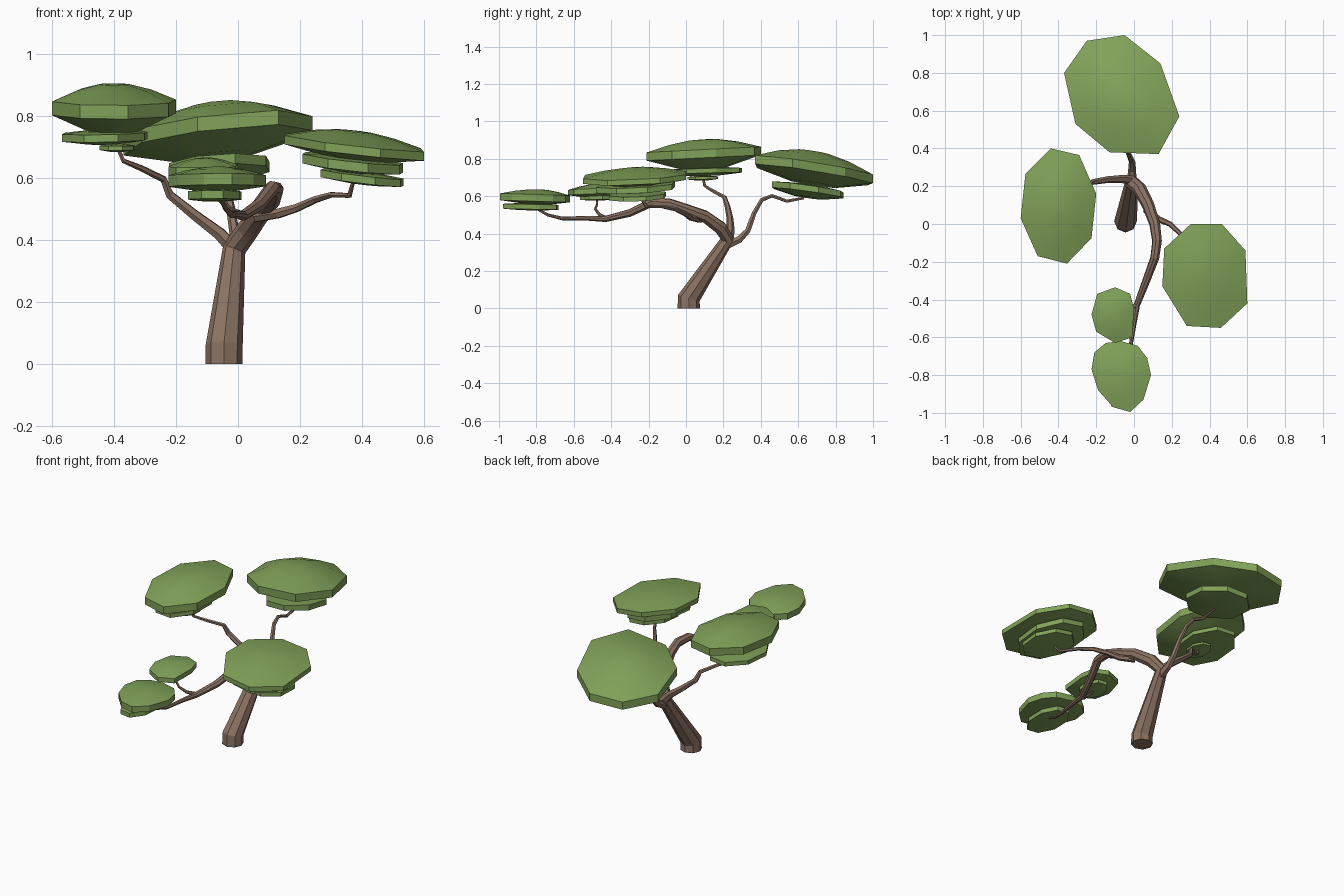
import bpy, bmesh, math


def material(name, color):
    m = bpy.data.materials.new(name)
    m.diffuse_color = color
    return m


BARK = material("bark", (0.26, 0.17, 0.125, 1))
LEAF = material("leaf", (0.22, 0.36, 0.10, 1))


def finish(obj, mat, angle):
    obj.data.materials.clear()
    obj.data.materials.append(mat)
    bpy.ops.object.select_all(action='DESELECT')
    obj.select_set(True)
    bpy.context.view_layer.objects.active = obj
    bpy.ops.object.shade_smooth_by_angle(angle=math.radians(angle))


def limb(name, points, resolution):
    """Tapered faceted tube through (x, y, z, radius) points."""
    cu = bpy.data.curves.new(name, 'CURVE')
    cu.dimensions = '3D'
    cu.bevel_depth = 1.0
    cu.bevel_resolution = resolution
    cu.use_fill_caps = True
    sp = cu.splines.new('POLY')
    sp.points.add(len(points) - 1)
    for p, (x, y, z, r) in zip(sp.points, points):
        p.co = (x, y, z, 1)
        p.radius = r
    obj = bpy.data.objects.new(name, cu)
    bpy.context.collection.objects.link(obj)
    bpy.ops.object.select_all(action='DESELECT')
    obj.select_set(True)
    bpy.context.view_layer.objects.active = obj
    bpy.ops.object.convert(target='MESH')
    finish(bpy.context.object, BARK, 15)


def pad(name, outline, z, slope, half, top, bottom):
    """Tilted leaf slab: vertical rim, domed top, shallow conical underside."""
    n = len(outline)
    cx = sum(p[0] for p in outline) / n
    cy = sum(p[1] for p in outline) / n
    profile = [(0.4, -bottom), (1.0, -half), (1.0, half),
               (0.6, half + 0.62 * (top - half)), (0.25, half + 0.95 * (top - half))]
    bm = bmesh.new()
    rings = []
    for s, h in profile:
        ring = []
        for px, py in outline:
            dx, dy = (px - cx) * s, (py - cy) * s
            ring.append(bm.verts.new((cx + dx, cy + dy,
                                      z + h + slope[0] * dx + slope[1] * dy)))
        rings.append(ring)
    for a, b in zip(rings, rings[1:]):
        for i in range(n):
            j = (i + 1) % n
            bm.faces.new((a[i], a[j], b[j], b[i]))
    for ring, h in ((rings[0], -bottom), (rings[-1], top)):
        c = bm.verts.new((cx, cy, z + h))
        for i in range(n):
            bm.faces.new((ring[i], ring[(i + 1) % n], c))
    bmesh.ops.recalc_face_normals(bm, faces=bm.faces)
    me = bpy.data.meshes.new(name)
    bm.to_mesh(me)
    bm.free()
    obj = bpy.data.objects.new(name, me)
    bpy.context.collection.objects.link(obj)
    finish(obj, LEAF, 25)


def oval(cx, cy, rx, ry, n=8, turn=0.3):
    return [(cx + rx * math.cos(turn + math.tau * i / n),
             cy + ry * math.sin(turn + math.tau * i / n)) for i in range(n)]


# Trunk bending over into the long front branch
limb("trunk", [(-0.045, 0.015, 0, 0.06), (-0.045, 0.015, 0.055, 0.06),
               (-0.012, 0.222, 0.37, 0.038), (0.03, 0.185, 0.43, 0.037),
               (0.075, 0.1, 0.492, 0.033), (0.11, 0.0, 0.53, 0.029),
               (0.122, -0.09, 0.562, 0.026), (0.11, -0.18, 0.567, 0.024),
               (0.065, -0.3, 0.51, 0.021), (0.015, -0.43, 0.478, 0.017),
               (0.0, -0.53, 0.482, 0.013), (-0.02, -0.66, 0.48, 0.010),
               (-0.04, -0.74, 0.50, 0.008), (-0.06, -0.81, 0.54, 0.006)], 2)

# Side branches
limb("left_branch", [(-0.012, 0.23, 0.37, 0.026), (-0.06, 0.238, 0.42, 0.022),
                     (-0.14, 0.235, 0.48, 0.018), (-0.22, 0.222, 0.545, 0.015),
                     (-0.24, 0.205, 0.595, 0.012), (-0.31, 0.14, 0.63, 0.010),
                     (-0.37, 0.1, 0.655, 0.008), (-0.39, 0.09, 0.70, 0.006)], 1)
limb("back_branch", [(-0.012, 0.22, 0.34, 0.026), (-0.01, 0.285, 0.368, 0.021),
                     (-0.01, 0.33, 0.415, 0.017), (-0.025, 0.365, 0.51, 0.014),
                     (-0.04, 0.405, 0.58, 0.012), (-0.05, 0.46, 0.602, 0.010),
                     (-0.05, 0.54, 0.573, 0.009), (-0.05, 0.63, 0.59, 0.007)], 1)
limb("right_branch", [(0.06, 0.08, 0.475, 0.020), (0.13, 0.025, 0.485, 0.017),
                      (0.19, 0.0, 0.503, 0.014), (0.25, -0.055, 0.53, 0.012),
                      (0.30, -0.13, 0.545, 0.010), (0.36, -0.21, 0.543, 0.009),
                      (0.375, -0.25, 0.60, 0.006)], 1)
limb("twig", [(0.015, -0.42, 0.48, 0.012), (-0.025, -0.46, 0.498, 0.009),
              (-0.06, -0.485, 0.53, 0.007), (-0.09, -0.475, 0.56, 0.006),
              (-0.105, -0.475, 0.59, 0.005)], 1)

# Back leaf cluster
pad("back_leaves", [(-0.05, 1.0), (-0.25, 0.97), (-0.37, 0.80), (-0.31, 0.53),
                    (-0.13, 0.38), (0.13, 0.37), (0.24, 0.57), (0.14, 0.85)],
    0.735, (0.08, -0.14), 0.023, 0.105, 0.07)
pad("back_leaves_lower", oval(-0.06, 0.65, 0.17, 0.20), 0.633, (0.06, -0.14), 0.016, 0.03, 0.04)

# Left leaf cluster
pad("left_leaves", [(-0.44, 0.40), (-0.575, 0.265), (-0.60, 0.03), (-0.51, -0.17),
                    (-0.355, -0.21), (-0.225, -0.075), (-0.20, 0.16), (-0.29, 0.365)],
    0.827, (0.0, 0.05), 0.022, 0.077, 0.078)
pad("left_leaves_lower", oval(-0.43, 0.1, 0.145, 0.21), 0.733, (0.02, 0.03), 0.012, 0.022, 0.024)
pad("left_leaves_bottom", oval(-0.39, 0.09, 0.06, 0.085), 0.697, (0, 0.02), 0.007, 0.012, 0.013)

# Right leaf cluster
pad("right_leaves", [(0.30, 0.0), (0.16, -0.13), (0.15, -0.33), (0.28, -0.54),
                     (0.46, -0.55), (0.60, -0.42), (0.59, -0.14), (0.465, 0.0)],
    0.70, (-0.11, 0.04), 0.014, 0.052, 0.04)
pad("right_leaves_lower", oval(0.37, -0.27, 0.17, 0.22), 0.647, (-0.11, 0.05), 0.015, 0.025, 0.028)
pad("right_leaves_bottom", oval(0.40, -0.26, 0.14, 0.16), 0.60, (-0.12, 0.04), 0.012, 0.02, 0.02)

# Small leaf cluster on the twig
pad("twig_leaves", [(-0.10, -0.335), (-0.195, -0.37), (-0.225, -0.48), (-0.20, -0.57),
                    (-0.10, -0.63), (-0.01, -0.60), (0.0, -0.45), (-0.02, -0.37)],
    0.625, (0.02, 0.04), 0.014, 0.04, 0.03)
pad("twig_leaves_lower", oval(-0.105, -0.475, 0.07, 0.095), 0.592, (0, 0.02), 0.010, 0.015, 0.016)

# Front leaf cluster, rounder outline
pad("front_leaves", [(-0.07, -0.62), (-0.15, -0.63), (-0.21, -0.68), (-0.225, -0.77),
                     (-0.19, -0.88), (-0.11, -0.97), (-0.02, -0.995), (0.05, -0.93),
                     (0.09, -0.80), (0.07, -0.71), (0.02, -0.645)],
    0.59, (0.0, -0.03), 0.018, 0.046, 0.032)
pad("front_leaves_lower", oval(-0.075, -0.83, 0.09, 0.155), 0.543, (0, -0.02), 0.013, 0.02, 0.019)
